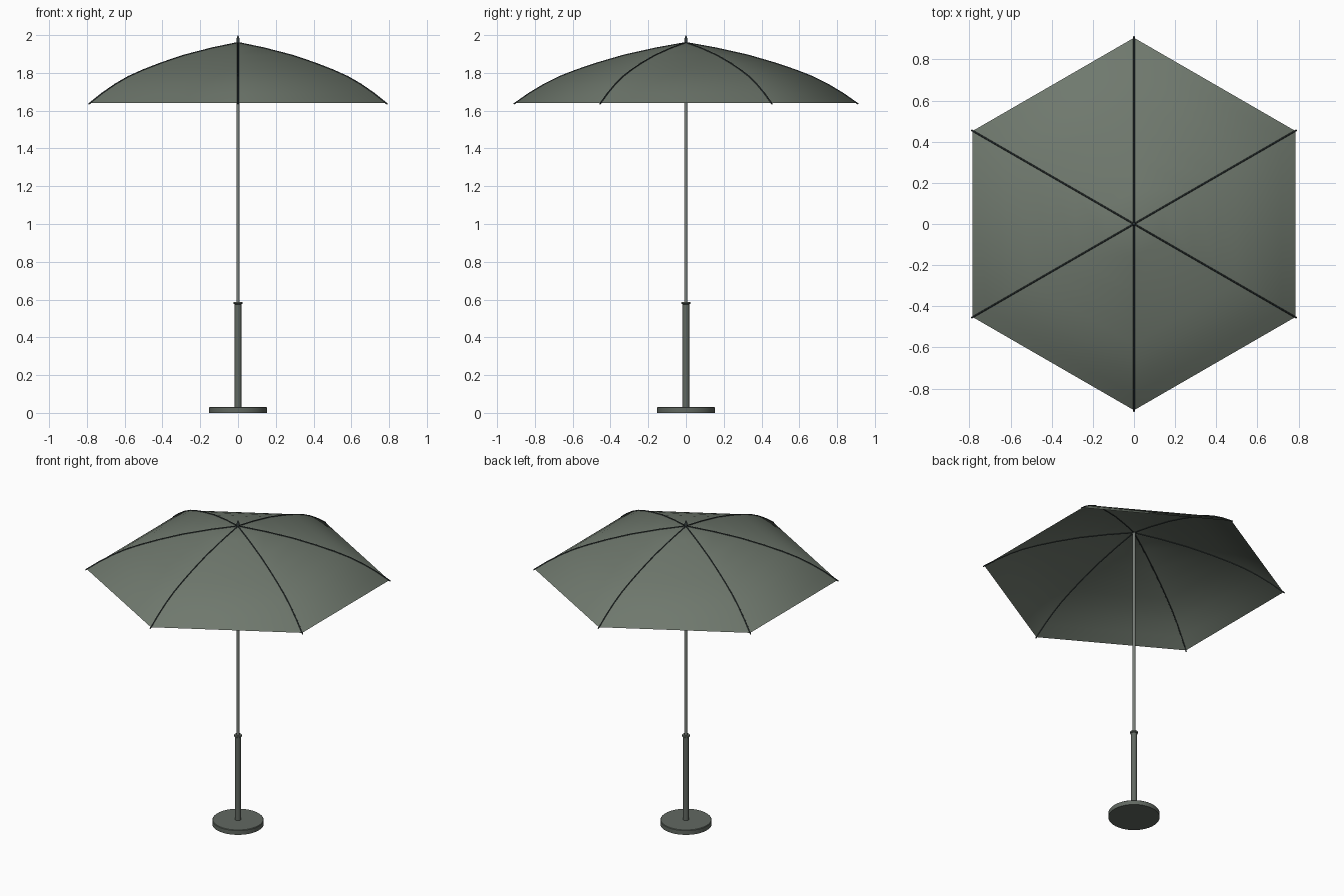
import bpy, bmesh, math
from mathutils import Vector

cube = bpy.data.objects.get("Cube")
if cube:
    bpy.data.objects.remove(cube, do_unlink=True)


def material(name, rgb, metallic=0.0):
    m = bpy.data.materials.new(name)
    m.use_nodes = True
    m.diffuse_color = (*rgb, 1)
    shader = m.node_tree.nodes["Principled BSDF"]
    shader.inputs["Base Color"].default_value = (*rgb, 1)
    shader.inputs["Roughness"].default_value = 0.7
    return m


fabric = material("grey green fabric", (0.16, 0.19, 0.155))
dark = material("dark rib", (0.03, 0.04, 0.04))
metal = material("pole metal", (0.19, 0.21, 0.19))
stand = material("stand green grey", (0.12, 0.14, 0.12))


def lathe(name, profile, mat, sides=32, turn=0.0, smooth_angle=40):
    """Spin (radius, height) pairs round the z axis; zero radius makes a tip."""
    bm = bmesh.new()
    rings = []
    for r, z in profile:
        count = sides if r > 0 else 1
        rings.append([bm.verts.new((r * math.cos(turn + math.tau * i / sides),
                                    r * math.sin(turn + math.tau * i / sides), z))
                      for i in range(count)])
    for low, high in zip(rings, rings[1:]):
        for i in range(sides):
            j = (i + 1) % sides
            loop = [low[i % len(low)], low[j % len(low)],
                    high[j % len(high)], high[i % len(high)]]
            bm.faces.new(list(dict.fromkeys(loop)))
    mesh = bpy.data.meshes.new(name)
    bm.to_mesh(mesh)
    bm.free()
    mesh.materials.append(mat)
    obj = bpy.data.objects.new(name, mesh)
    bpy.context.collection.objects.link(obj)
    bpy.ops.object.select_all(action="DESELECT")
    obj.select_set(True)
    bpy.context.view_layer.objects.active = obj
    bpy.ops.object.shade_smooth_by_angle(angle=math.radians(smooth_angle))
    return obj


# Weighted foot, sleeve with collar, pole and finial
lathe("base_disc", [(0, 0), (0.153, 0), (0.153, 0.028), (0.15, 0.031), (0, 0.031)], stand, 48)
lathe("sleeve", [(0, 0.03), (0.018, 0.03), (0.018, 0.575), (0.023, 0.578),
                 (0.023, 0.588), (0, 0.588)], stand, 24)
lathe("pole", [(0, 0.58), (0.009, 0.58), (0.009, 1.955), (0, 1.955)], metal, 16)
lathe("finial", [(0, 1.945), (0.009, 1.945), (0.009, 1.975), (0.006, 1.988), (0, 2.0)], dark, 16)

# Six-sided canopy following the curve of the ribs
curve = [(0.905, 1.64), (0.83, 1.692), (0.75, 1.74), (0.67, 1.78), (0.58, 1.815),
         (0.47, 1.852), (0.33, 1.893), (0.16, 1.931), (0, 1.96)]
lathe("canopy", curve, fabric, 6, math.pi / 2, 80)

# Thin bent rods along the canopy seams
for n in range(6):
    a = math.pi / 2 + n * math.tau / 6
    data = bpy.data.curves.new(f"rib_{n + 1}", "CURVE")
    data.dimensions = "3D"
    data.bevel_depth = 0.004
    data.bevel_resolution = 1
    data.use_fill_caps = True
    line = data.splines.new("POLY")
    path = [(0.912, 1.635)] + curve
    line.points.add(len(path) - 1)
    for p, (r, z) in zip(line.points, path):
        p.co = (r * math.cos(a), r * math.sin(a), z, 1)
    data.materials.append(dark)
    rib = bpy.data.objects.new(f"rib_{n + 1}", data)
    bpy.context.collection.objects.link(rib)
